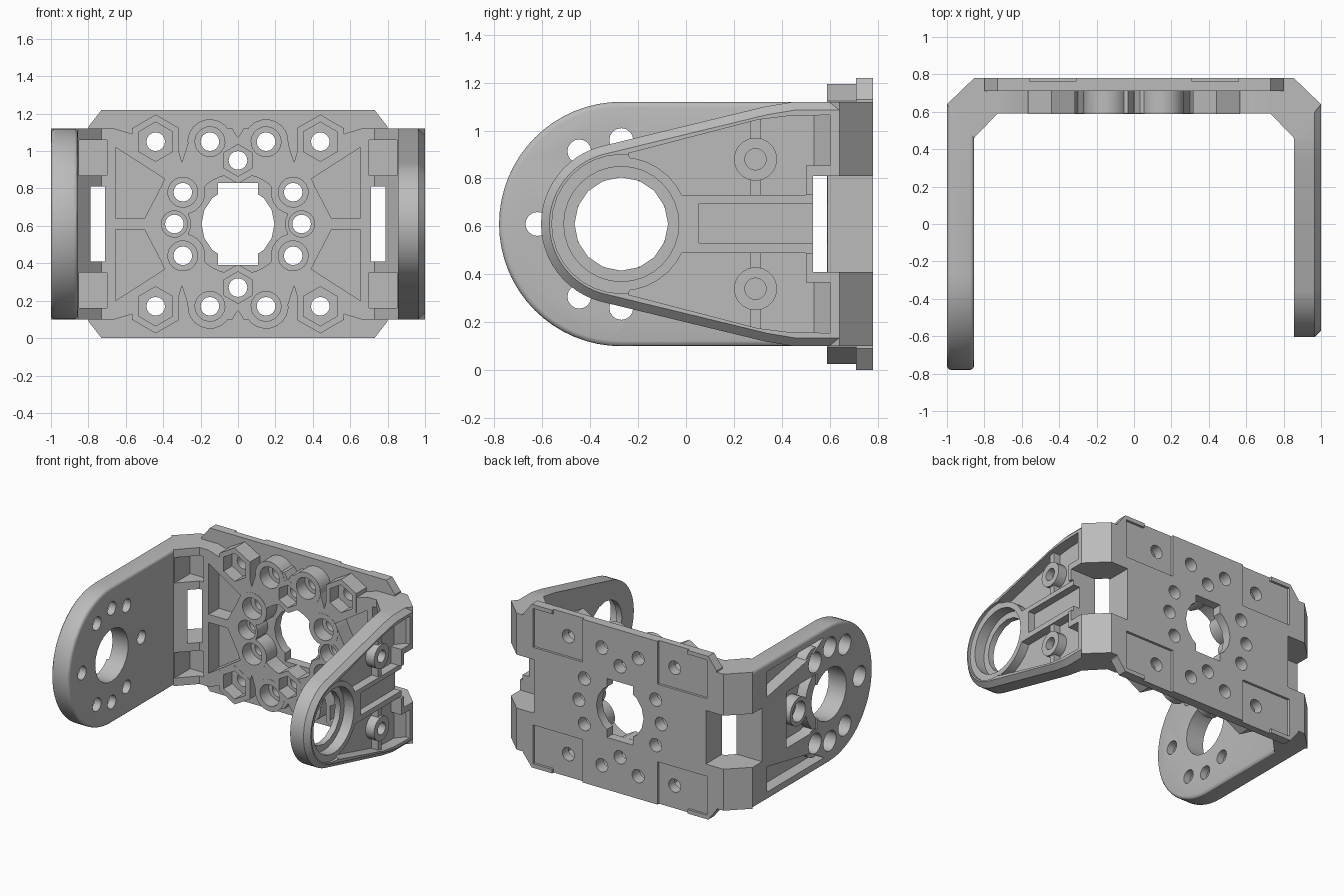
import bpy, bmesh, math
from mathutils import Vector

cube = bpy.data.objects.get("Cube")
if cube:
    bpy.data.objects.remove(cube, do_unlink=True)

grey = bpy.data.materials.new("plain_grey")
grey.use_nodes = True
grey.diffuse_color = (0.5, 0.5, 0.5, 1)
grey.node_tree.nodes["Principled BSDF"].inputs["Base Color"].default_value = (0.5, 0.5, 0.5, 1)

MID = 0.61           # height of the symmetry plane
HUB = (-0.27, MID)   # pivot centre in y, z


def prism(name, axis, pts, a, b):
    """Extrude a 2D outline along an axis from a to b."""
    place = {"x": lambda p, t: (t, p[0], p[1]),
             "y": lambda p, t: (p[0], t, p[1]),
             "z": lambda p, t: (p[0], p[1], t)}[axis]
    bm = bmesh.new()
    face = bm.faces.new([bm.verts.new(place(p, a)) for p in pts])
    ext = bmesh.ops.extrude_face_region(bm, geom=[face])
    shift = Vector(place((0, 0), b - a))
    bmesh.ops.translate(bm, vec=shift, verts=[v for v in ext["geom"] if isinstance(v, bmesh.types.BMVert)])
    bmesh.ops.recalc_face_normals(bm, faces=bm.faces[:])
    mesh = bpy.data.meshes.new(name)
    bm.to_mesh(mesh)
    bm.free()
    mesh.materials.append(grey)
    obj = bpy.data.objects.new(name, mesh)
    bpy.context.collection.objects.link(obj)
    return obj


def ring(c, r, n=24, turn=0.0):
    return [(c[0] + r * math.cos(turn + math.tau * i / n),
             c[1] + r * math.sin(turn + math.tau * i / n)) for i in range(n)]


def rect(a0, a1, b0, b1):
    return [(a0, b0), (a1, b0), (a1, b1), (a0, b1)]


def flip(pts, m=MID):
    """Mirror an outline about the middle height."""
    return [(p[0], 2 * m - p[1]) for p in pts]


def combine(target, op, axis, pts, a, b):
    tool = prism("tool", axis, pts, a, b)
    merge(target, tool, op)


def merge(target, tool, op):
    tool.hide_render = True
    bpy.context.view_layer.objects.active = target
    mod = target.modifiers.new("bool", "BOOLEAN")
    mod.operation, mod.solver, mod.object = op, "EXACT", tool
    bpy.ops.object.modifier_apply(modifier=mod.name)
    bpy.data.objects.remove(tool, do_unlink=True)


def cut(target, *args):
    combine(target, "DIFFERENCE", *args)


def add(target, *args):
    combine(target, "UNION", *args)


def bevel_rim(obj, faces_x, width, segments):
    """Bevel the rim edges lying on the given x planes."""
    bm = bmesh.new()
    bm.from_mesh(obj.data)
    rim = [e for e in bm.edges
           if any(all(abs(v.co.x - x) < 1e-4 for v in e.verts) for x in faces_x)
           and min(v.co.y for v in e.verts) < 0.6]
    bmesh.ops.bevel(bm, geom=rim, offset=width, segments=segments, profile=0.5, affect="EDGES")
    bm.to_mesh(obj.data)
    bm.free()


# Back plate with its raised slab
bracket = prism("bracket_body", "y", rect(-0.76, 0.76, 0.1, 1.12), 0.59, 0.75)
plate = [(0.73, 0), (0.8, 0.09), (0.8, 1.13), (0.73, 1.22)]
add(bracket, "y", plate + [(-x, z) for x, z in reversed(plate)], 0.71, 0.78)
for s in (-1, 1):
    add(bracket, "z", [(s, 0.64), (s * 0.855, 0.78), (s * 0.73, 0.78), (s * 0.73, 0.59), (s * 0.855, 0.46)], 0.1, 1.12)

# Slab pockets
cut(bracket, "y", ring(HUB[1:] and (0, MID), 0.27, 32), 0.5, 0.71)
for s in (-1, 1):
    side = [(s * 0.655, 1.02), (s * 0.39, 0.85), (s * 0.5, 0.64), (s * 0.655, 0.64)]
    gap = [(s * 0.2, 1.25), (s * 0.39, 1.25), (s * 0.3, 0.94)]
    edge = [(s * 0.5, 1.25), (s * 0.56, 1.09), (s * 0.66, 1.12), (s * 0.66, 1.25)]
    for pts in (side, gap, edge):
        cut(bracket, "y", pts, 0.5, 0.71)
        cut(bracket, "y", flip(pts), 0.5, 0.71)
for pts in ([(-0.08, 1.2), (0.08, 1.2), (0, 1.07)],):
    cut(bracket, "y", pts, 0.5, 0.71)
    cut(bracket, "y", flip(pts), 0.5, 0.71)

# Screw bosses: centre, outer radius, counterbore radius, sides
bosses = [((0, 0.95), 0.125, 0.085, 6), ((0, 0.27), 0.125, 0.085, 6)]
for s in (-1, 1):
    bosses.append(((s * 0.34, MID), 0.09, 0.07, 20))
    for up in (-1, 1):
        bosses += [((s * 0.44, MID + up * 0.44), 0.145, 0.105, 6),
                   ((s * 0.15, MID + up * 0.44), 0.12, 0.08, 20),
                   ((s * 0.295, MID + up * 0.17), 0.12, 0.08, 20)]
for c, r, bore, n in bosses:
    add(bracket, "y", ring(c, r, n, math.pi / 6), 0.588, 0.74)
for c, r, bore, n in bosses:
    cut(bracket, "y", ring(c, bore, n, math.pi / 6), 0.5, 0.69)
    cut(bracket, "y", ring(c, 0.05, 16), 0.5, 0.9)

# Central opening with square notches
cut(bracket, "y", ring((0, MID), 0.195, 16), 0.4, 0.9)
cut(bracket, "y", rect(-0.107, 0.107, 0.39, 0.83), 0.4, 0.9)

# Shallow corner recesses on the back, corner windows and inner corner pockets
for s in (-1, 1):
    for pts in (rect(s * 0.31, s * 0.72, 0.9, 1.19), rect(s * 0.31, s * 0.56, 1.1, 1.3)):
        cut(bracket, "y", pts, 0.762, 0.9)
        cut(bracket, "y", flip(pts), 0.762, 0.9)
    pocket = rect(s * 0.7, s * 0.85, 0.87, 1.06)
    cut(bracket, "y", pocket, 0.4, 0.65)
    cut(bracket, "y", flip(pocket), 0.4, 0.65)

# Long arm on the right: rounded end, soft rim
end = [(HUB[0] + 0.51 * math.cos(a), MID + 0.51 * math.sin(a))
       for a in [math.pi / 2 + math.pi * i / 32 for i in range(33)]]
long_arm = prism("long_arm", "x", end + [(0.64, 0.1), (0.64, 1.12)], -1, -0.855)
bevel_rim(long_arm, (-1, -0.855), 0.022, 3)
rail = [(0.47, 1.06), (-0.2, 1.06), (-0.05, 0.97), (0.47, 0.87)]
for pts in (rail, flip(rail), rect(-0.12, 0.24, 0.4, 0.82)):
    cut(long_arm, "x", pts, -1.1, -0.91)
add(long_arm, "x", ring(HUB, 0.27, 32), -0.985, -0.87)
angles = [math.radians(d) for d in (0, 60, 90, 120, 180, 240, 270, 300)]
holes = [(HUB[0] + 0.35 * math.cos(a), MID + 0.35 * math.sin(a)) for a in angles]
for c in holes:
    add(long_arm, "x", ring(c, 0.105, 20), -0.99, -0.87)
for c in holes:
    cut(long_arm, "x", ring(c, 0.075, 20), -1.1, -0.91)
    cut(long_arm, "x", ring(c, 0.05, 16), -1.1, -0.8)
cut(long_arm, "x", ring(HUB, 0.195, 24), -1.1, -0.8)

# Short arm on the left: tapered outline, chamfered outer rim
tip = [(HUB[0] + 0.335 * math.cos(a), MID + 0.335 * math.sin(a))
       for a in [math.radians(105 + 150 * i / 24) for i in range(25)]]
shoulder = [(0.33, 1.1), (0.45, 1.12), (0.64, 1.12)]
short_arm = prism("short_arm", "x", tip + flip(shoulder) + shoulder[::-1], 0.855, 1)
bevel_rim(short_arm, (1,), 0.035, 1)
cut(short_arm, "x", ring(HUB, 0.29, 32), 0.98, 1.1)
cut(short_arm, "x", rect(-0.2, 0.7, 0.49, 0.73), 0.98, 1.1)
web = [(-0.24, 0.905), (0.3, 1.045), (0.42, 1.06), (0.6, 1.065), (0.6, 0.855),
       (0.5, 0.855), (0.5, 0.73), (-0.2, 0.73)]
for pts in (web, flip(web)):
    cut(short_arm, "x", pts, 0.915, 1.1)
add(short_arm, "x", ring(HUB, 0.28, 32), 0.87, 0.98)
for up in (-1, 1):
    c = (0.29, MID + up * 0.27)
    add(short_arm, "x", rect(0.27, 0.31, c[1] - 0.18, c[1] + 0.19), 0.87, 0.97)
    add(short_arm, "x", ring(c, 0.09, 20), 0.87, 0.985)
    cut(short_arm, "x", ring(c, 0.045, 16), 0.93, 1.1)
cut(short_arm, "x", rect(0.055, 0.7, 0.53, 0.695), 0.925, 1.1)
cut(short_arm, "x", ring(HUB, 0.24, 32), 0.9, 1.1)
cut(short_arm, "x", ring(HUB, 0.195, 16), 0.8, 1.1)

# Join the arms to the body and open the corner windows
merge(bracket, long_arm, "UNION")
merge(bracket, short_arm, "UNION")
for s in (-1, 1):
    cut(bracket, "x", rect(0.53, 0.9, 0.41, 0.81), s * 0.71, s * 1.2)

bpy.ops.object.select_all(action="DESELECT")
bracket.select_set(True)
bpy.context.view_layer.objects.active = bracket
bpy.ops.object.shade_smooth_by_angle(angle=math.radians(30))
